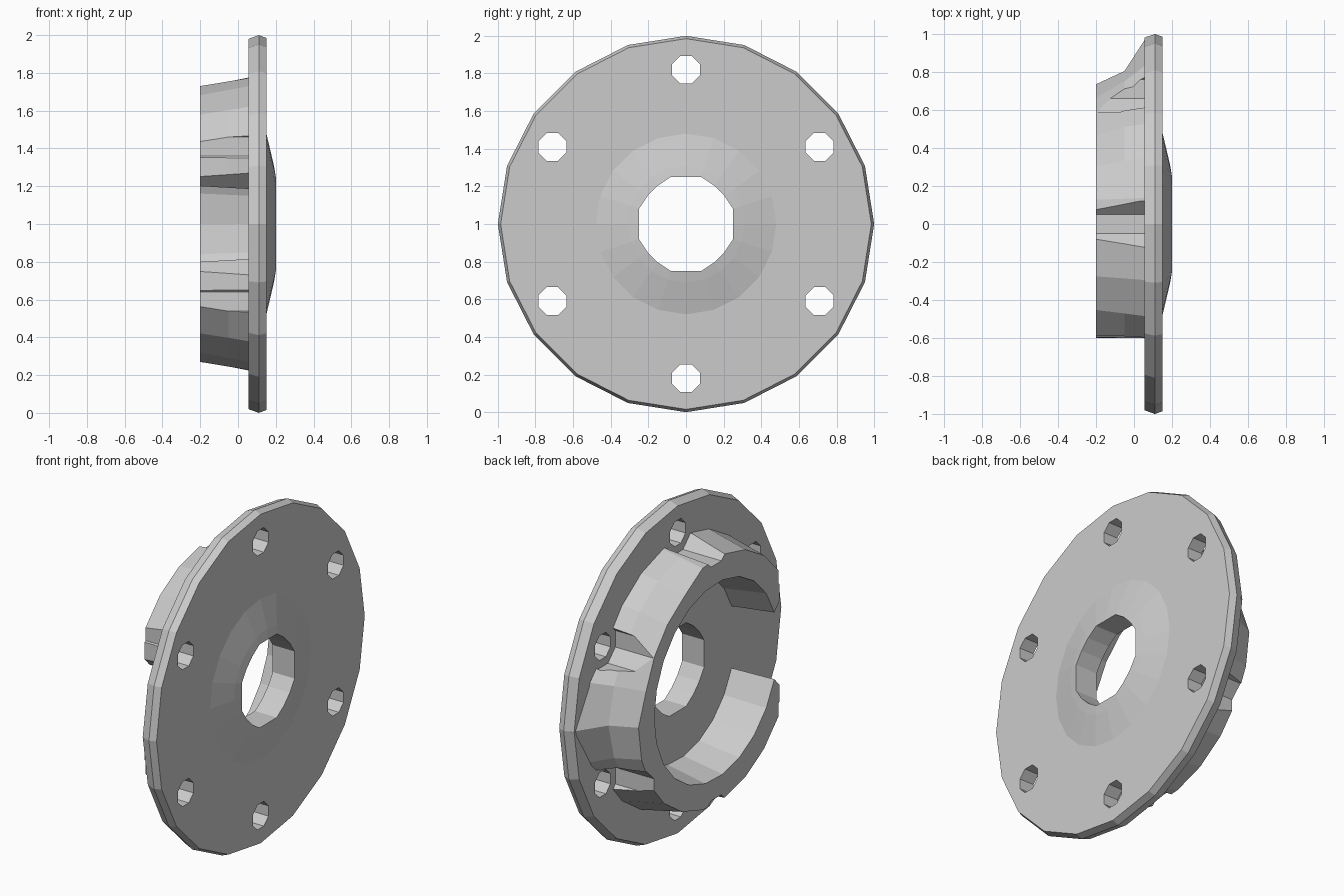
import bpy, bmesh
from math import sin, cos, pi, radians

if "Cube" in bpy.data.objects:
    bpy.data.objects.remove(bpy.data.objects["Cube"])


def make_object(name, bm):
    bmesh.ops.recalc_face_normals(bm, faces=bm.faces)
    mesh = bpy.data.meshes.new(name)
    bm.to_mesh(mesh)
    bm.free()
    obj = bpy.data.objects.new(name, mesh)
    bpy.context.collection.objects.link(obj)
    return obj


def sweep(name, sections, closed):
    """Skin a list of equal cross-section loops."""
    bm = bmesh.new()
    rings = [[bm.verts.new(p) for p in s] for s in sections]
    n = len(rings[0])
    pairs = list(zip(rings, rings[1:]))
    if closed:
        pairs.append((rings[-1], rings[0]))
    else:
        bm.faces.new(rings[0])
        bm.faces.new(rings[-1])
    for a, b in pairs:
        for i in range(n):
            j = (i + 1) % n
            bm.faces.new((a[i], a[j], b[j], b[i]))
    return make_object(name, bm)


def polar(x, r, a):
    return (x, r * cos(a), 1 + r * sin(a))


def cut_holes(obj, radius, x0, x1):
    """Cut six octagonal holes on the bolt circle."""
    bm = bmesh.new()
    for k in range(6):
        _, cy, cz = polar(0, 0.82, radians(30 + 60 * k))
        ends = [[bm.verts.new((x, cy + radius * cos(pi * (i + .5) / 4),
                               cz + radius * sin(pi * (i + .5) / 4)))
                 for i in range(8)] for x in (x0, x1)]
        bm.faces.new(ends[0])
        bm.faces.new(ends[1])
        for i in range(8):
            j = (i + 1) % 8
            bm.faces.new((ends[0][i], ends[0][j], ends[1][j], ends[1][i]))
    cutter = make_object("hole_cutter", bm)
    cutter.hide_render = True
    mod = obj.modifiers.new("holes", 'BOOLEAN')
    mod.operation, mod.solver, mod.object = 'DIFFERENCE', 'EXACT', cutter
    bpy.context.view_layer.objects.active = obj
    bpy.ops.object.modifier_apply(modifier=mod.name)
    bpy.data.objects.remove(cutter)


# Flange disc with bevelled rim and a shallow raised hub; octagonal bore
SEG = 20
sections = []
for i in range(SEG):
    a = 2 * pi * i / SEG
    b = 0.25 / cos((a + pi / 8) % (pi / 4) - pi / 8)
    profile = [(.055, b), (.055, .98), (.11, 1.0), (.15, .985),
               (.15, .48), (.19, .31), (.2, b)]
    sections.append([polar(x, r, a) for x, r in profile])
disc = sweep("flange_disc", sections, True)
cut_holes(disc, 0.08, -0.1, 0.4)

# Open collar ring on the back, gap towards -y, gusset flaring towards +y
sections = []
STEPS = 20
for i in range(STEPS + 1):
    deg = -160 + 320 * i / STEPS
    a = radians(deg)
    flare = max(0, 1 - abs(deg) / 28)
    # crest is slimmer in the upper +y quarter
    crest = .69 if 12 < deg < 70 else .735
    profile = [(.07, .54), (-.2, .585), (-.2, crest),
               (-.05, .765 + .04 * flare), (.07, .79 + .2 * flare)]
    section = []
    for x, r in profile:
        px, py, pz = polar(x, r, a)
        # the two ends by the gap are trimmed flat
        section.append((px, max(py, -.6), pz))
    sections.append(section)
collar = sweep("collar_ring", sections, False)

# Clearance pockets for the bolts
cut_holes(collar, 0.13, -0.4, 0.4)
